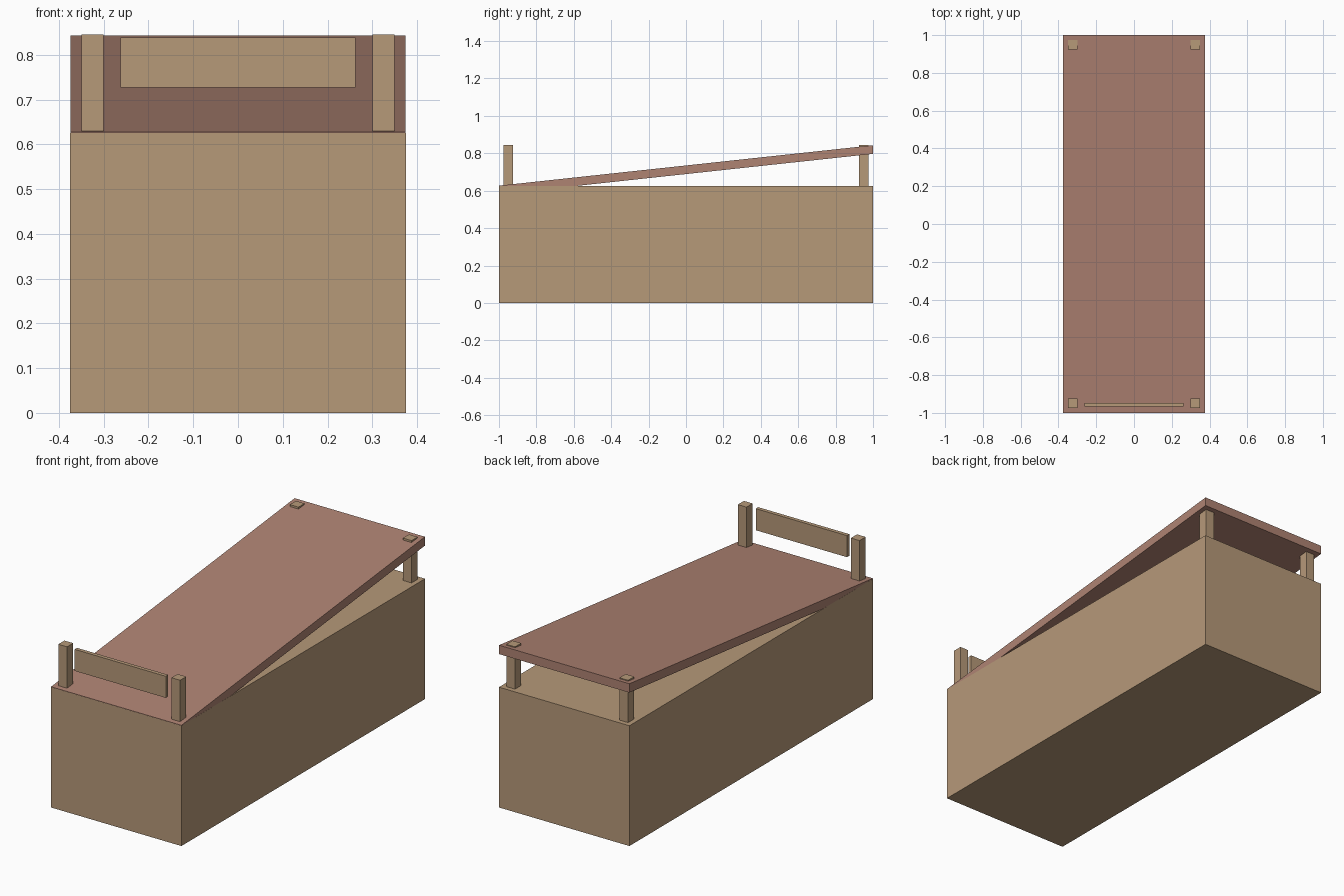
import bpy

cube = bpy.data.objects.get("Cube")
if cube:
    bpy.data.objects.remove(cube, do_unlink=True)


def material(name, color):
    mat = bpy.data.materials.new(name)
    mat.use_nodes = True
    mat.diffuse_color = color
    mat.node_tree.nodes["Principled BSDF"].inputs["Base Color"].default_value = color
    return mat


wood = material("tan_wood", (0.468, 0.319, 0.191, 1))
red = material("dusty_red", (0.428, 0.227, 0.171, 1))


def block(name, mat, x, y, z):
    """Box spanning the given (low, high) range on each axis."""
    bpy.ops.mesh.primitive_cube_add(size=1)
    ob = bpy.context.object
    ob.name = name
    spans = (x, y, z)
    for v in ob.data.vertices:
        v.co = [lo if c < 0 else hi for c, (lo, hi) in zip(v.co, spans)]
    ob.data.materials.append(mat)
    return ob


BASE_TOP = 0.625
POST_TOP = 0.845

# Solid base
block("base", wood, (-0.375, 0.375), (-1, 1), (0, BASE_TOP))

# Sloping board: a flat slab sheared upward towards the back
board = block("sloping_board", red, (-0.3746, 0.3746), (-0.9996, 1), (0.581, 0.627))
for v in board.data.vertices:
    v.co.z += 0.108 * (v.co.y + 1)

# Corner posts; the back pair pokes through the board
for side, sx in (("left", 1), ("right", -1)):
    xs = tuple(sorted((0.30 * sx, 0.35 * sx)))
    for end, sy in (("front", -1), ("back", 1)):
        ys = tuple(sorted((0.925 * sy, 0.975 * sy)))
        block(f"{end}_{side}_post", wood, xs, ys, (BASE_TOP, POST_TOP))

# Front rail floating between the front posts
block("front_rail", wood, (-0.262, 0.262), (-0.967, -0.947), (0.727, 0.839))
